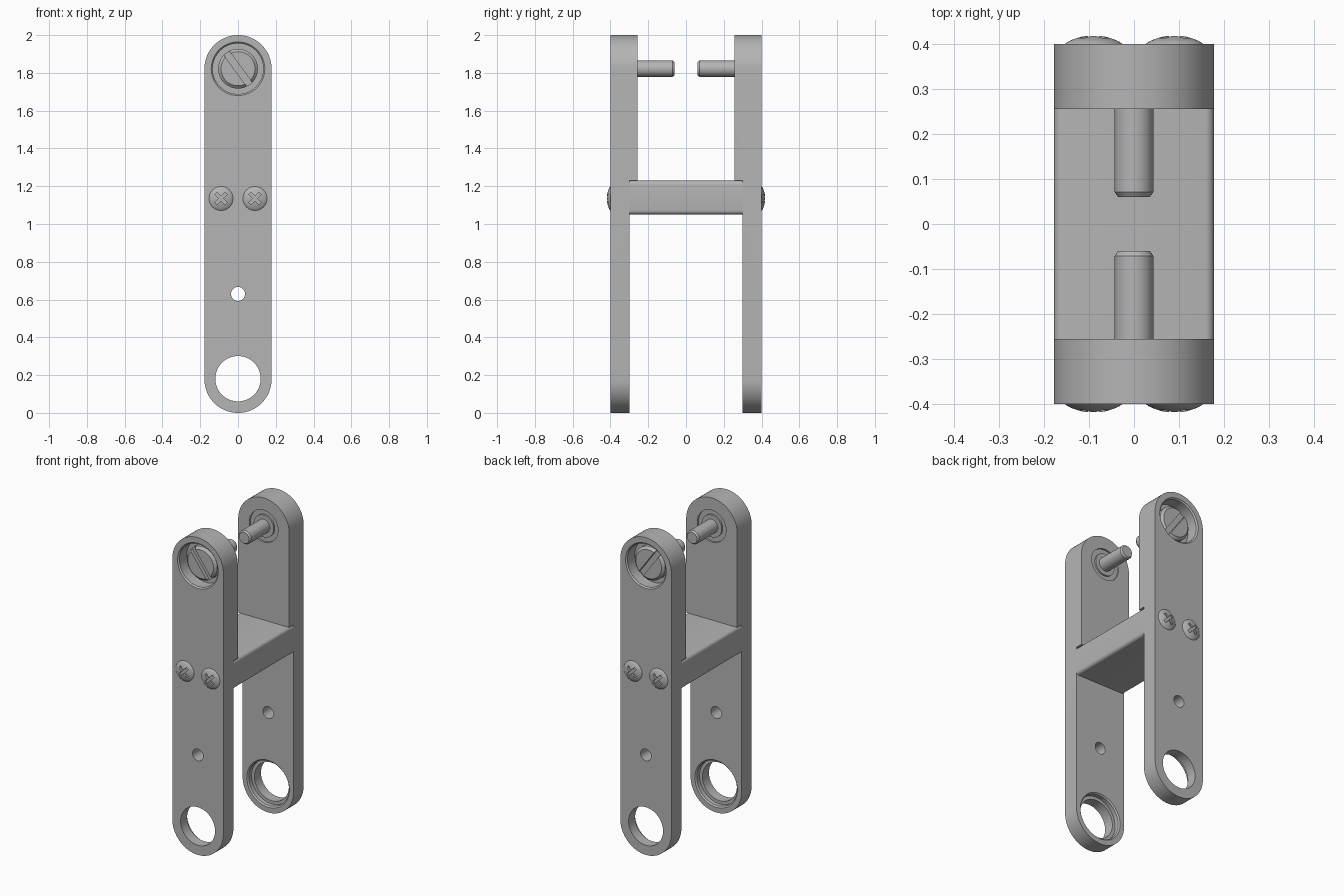
import bpy, bmesh, math
from mathutils import Matrix, Vector

if "Cube" in bpy.data.objects:
    bpy.data.objects.remove(bpy.data.objects["Cube"])

steel = bpy.data.materials.new("grey_steel")
steel.diffuse_color = (0.46, 0.46, 0.46, 1)
steel.use_nodes = True
steel.node_tree.nodes["Principled BSDF"].inputs["Base Color"].default_value = steel.diffuse_color


def finish(name, bm):
    bmesh.ops.recalc_face_normals(bm, faces=bm.faces)
    me = bpy.data.meshes.new(name)
    bm.to_mesh(me)
    bm.free()
    ob = bpy.data.objects.new(name, me)
    bpy.context.collection.objects.link(ob)
    me.materials.append(steel)
    return ob


def lathe(name, profile, x, z, n=48):
    """Turn (radius, y) points round an axis along y, capped at both ends."""
    bm = bmesh.new()
    rings = [[bm.verts.new((x + r * math.cos(math.tau * i / n), y,
                            z + r * math.sin(math.tau * i / n)))
              for i in range(n)] for r, y in profile]
    for a, b in zip(rings, rings[1:]):
        for i in range(n):
            j = (i + 1) % n
            bm.faces.new((a[i], a[j], b[j], b[i]))
    bm.faces.new(rings[0])
    bm.faces.new(rings[-1])
    return finish(name, bm)


def box(name, centre, size, turn=0):
    bm = bmesh.new()
    m = (Matrix.Translation(centre) @ Matrix.Rotation(turn, 4, 'Y')
         @ Matrix.Diagonal((*size, 1)))
    bmesh.ops.create_cube(bm, size=1, matrix=m)
    return finish(name, bm)


def complete(ob, cutters=(), mirror=(False, False, False)):
    """Cut, mirror about the centre planes, bake, and smooth."""
    for c in cutters:
        mod = ob.modifiers.new("cut", 'BOOLEAN')
        mod.operation, mod.solver, mod.object = 'DIFFERENCE', 'EXACT', c
    if any(mirror):
        mod = ob.modifiers.new("mirror", 'MIRROR')
        mod.use_axis = mirror
        mod.use_mirror_merge = False
    bpy.context.view_layer.update()
    dg = bpy.context.evaluated_depsgraph_get()
    me = bpy.data.meshes.new_from_object(ob.evaluated_get(dg))
    ob.modifiers.clear()
    ob.data = me
    for c in cutters:
        bpy.data.objects.remove(c)
    bpy.ops.object.select_all(action='DESELECT')
    ob.select_set(True)
    bpy.context.view_layer.objects.active = ob
    bpy.ops.object.shade_smooth_by_angle(angle=math.radians(30))


# Side plates: rounded-end outline, thicker in the upper part
R, TOP, BOT = 0.178, 1.822, 0.178
bm = bmesh.new()
outline = []
for zc, start in ((TOP, 0), (BOT, math.pi)):
    for i in range(33):
        a = start + math.pi * i / 32
        outline.append((R * math.cos(a), zc + R * math.sin(a)))
front = [bm.verts.new((x, -0.4, z)) for x, z in outline]
back = [bm.verts.new((x, -0.256, z)) for x, z in outline]
bm.faces.new(front)
bm.faces.new(back)
for i in range(len(front)):
    j = (i + 1) % len(front)
    bm.faces.new((front[i], front[j], back[j], back[i]))
plates = finish("side_plates", bm)
PZ = 1.822
complete(plates, [
    box("step_cutter", (0, -0.2, 0.53), (1, 0.2, 1.4)),
    lathe("pocket_cutter", [(0.15, -0.41), (0.142, -0.4), (0.134, -0.392),
                            (0.134, -0.32)], 0, PZ, 64),
    lathe("bush_cutter", [(0.1, -0.35), (0.1, -0.2)], 0, PZ),
    lathe("small_hole_cutter", [(0.037, -0.5), (0.037, -0.2)], 0, 0.63),
    lathe("large_hole_cutter", [(0.12, -0.5), (0.12, -0.335), (0.14, -0.335),
                                (0.14, -0.308), (0.15, -0.298),
                                (0.15, -0.25)], 0, 0.181, 64),
], (False, True, False))

# Crossbar with rounded long edges
bar = box("crossbar", (0, 0, 1.14), (2 * R, 0.6, 0.178))
bm = bmesh.new()
bm.from_mesh(bar.data)
edges = [e for e in bm.edges
         if abs((e.verts[0].co - e.verts[1].co).normalized().y) > 0.9]
bmesh.ops.bevel(bm, geom=edges, offset=0.02, segments=5, profile=0.5,
                affect='EDGES')
bm.to_mesh(bar.data)
bm.free()
complete(bar)

# Slotted pivot pins: head in the pocket, collar in the bush hole, pin inward
pin = lathe("pivot_pins", [(0.09, -0.372), (0.105, -0.358), (0.105, -0.318),
                           (0.0995, -0.318), (0.0995, -0.266), (0.07, -0.266),
                           (0.07, -0.256), (0.043, -0.256), (0.043, -0.071),
                           (0.035, -0.06)], 0, PZ)
complete(pin, [box("slot_cutter", (0, -0.37, PZ), (0.3, 0.04, 0.036),
                   math.radians(54))], (False, True, False))

# Domed cross-head screws
SX, SZ = 0.09, 1.135
dome = [(0.06, -0.39), (0.065, -0.399)]
for i in range(1, 8):
    t = i / 8
    dome.append((0.065 * (1 - t) + 0.002, -0.4 - 0.019 * (1 - (1 - t) ** 2)))
screws = lathe("domed_screws", dome, SX, SZ, 40)
complete(screws, [box("cross_cutter", (SX, -0.417, SZ), (0.075, 0.026, 0.017),
                      math.radians(a)) for a in (45, 135)],
         (True, True, False))
